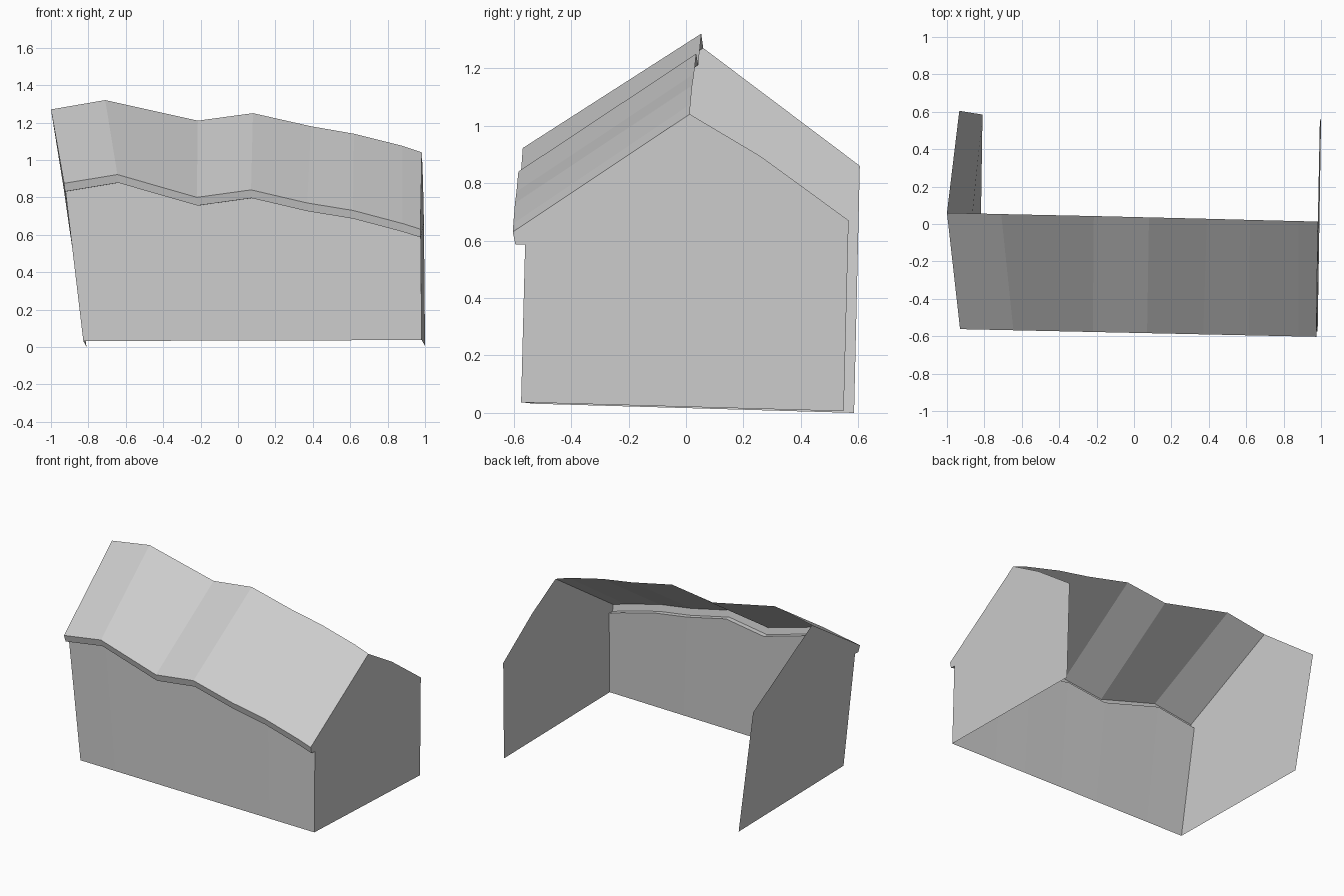
import bpy
import bmesh
from mathutils import Vector

if "Cube" in bpy.data.objects:
    bpy.data.objects.remove(bpy.data.objects["Cube"])

# Sagging house front, one column per fold: ridge x, ridge z, eave x, eave z
FOLDS = [
    (-1.00, 1.27, -0.93, 0.875),
    (-0.71, 1.32, -0.645, 0.922),
    (-0.215, 1.21, -0.22, 0.80),
    (0.08, 1.25, 0.07, 0.84),
    (0.39, 1.18, 0.37, 0.77),
    (0.62, 1.14, 0.615, 0.73),
    (0.88, 1.075, 0.88, 0.66),
    (0.983, 1.04, 0.975, 0.63),
]


def mix(a, b, t):
    return a + (b - a) * t


def column(fold):
    """Ridge, eave top, eave bottom, wall top, wall base at one fold."""
    rx, rz, ex, ez = fold
    t = (ex + 0.93) / 1.905
    bottom = ez - 0.044
    return [
        Vector((rx, mix(0.06, 0.013, t), rz)),
        Vector((ex, mix(-0.562, -0.603, t), ez)),
        Vector((ex + mix(0.005, 0, t), mix(-0.552, -0.594, t), bottom)),
        Vector((ex + mix(0.008, 0.002, t), mix(-0.52, -0.56, t), bottom)),
        Vector((mix(-0.827, 0.982, t), mix(-0.53, -0.574, t), mix(0.032, 0.037, t))),
    ]


def make_object(name, polygons):
    bm = bmesh.new()
    for poly in polygons:
        bm.faces.new([bm.verts.new(p) for p in poly])
    bmesh.ops.remove_doubles(bm, verts=bm.verts, dist=0.0005)
    mesh = bpy.data.meshes.new(name)
    bm.to_mesh(mesh)
    bm.free()
    obj = bpy.data.objects.new(name, mesh)
    bpy.context.collection.objects.link(obj)
    return obj


columns = [column(f) for f in FOLDS]


def strip(name, first, last):
    """Sheet lofted across all folds between two rows of the section."""
    make_object(name, [
        (a[r], a[r + 1], b[r + 1], b[r])
        for a, b in zip(columns, columns[1:]) for r in range(first, last)])


# Front half of the house: roof slope, boxed eave, wall
strip("front_roof", 0, 1)
strip("eave_board", 1, 3)
strip("front_wall", 3, 4)

# Gable ends, open at the back; each reuses the end section outline
left_back = [Vector((-0.81, 0.585, 0.0)), Vector((-0.934, 0.605, 0.86))]
right_back = [Vector((1.0, 0.549, 0.006)), Vector((0.994, 0.566, 0.67)),
              Vector((0.989, 0.26, 0.893))]
make_object("left_gable", [columns[0] + left_back])
make_object("right_gable", [list(reversed(columns[-1] + right_back))][::-1])
